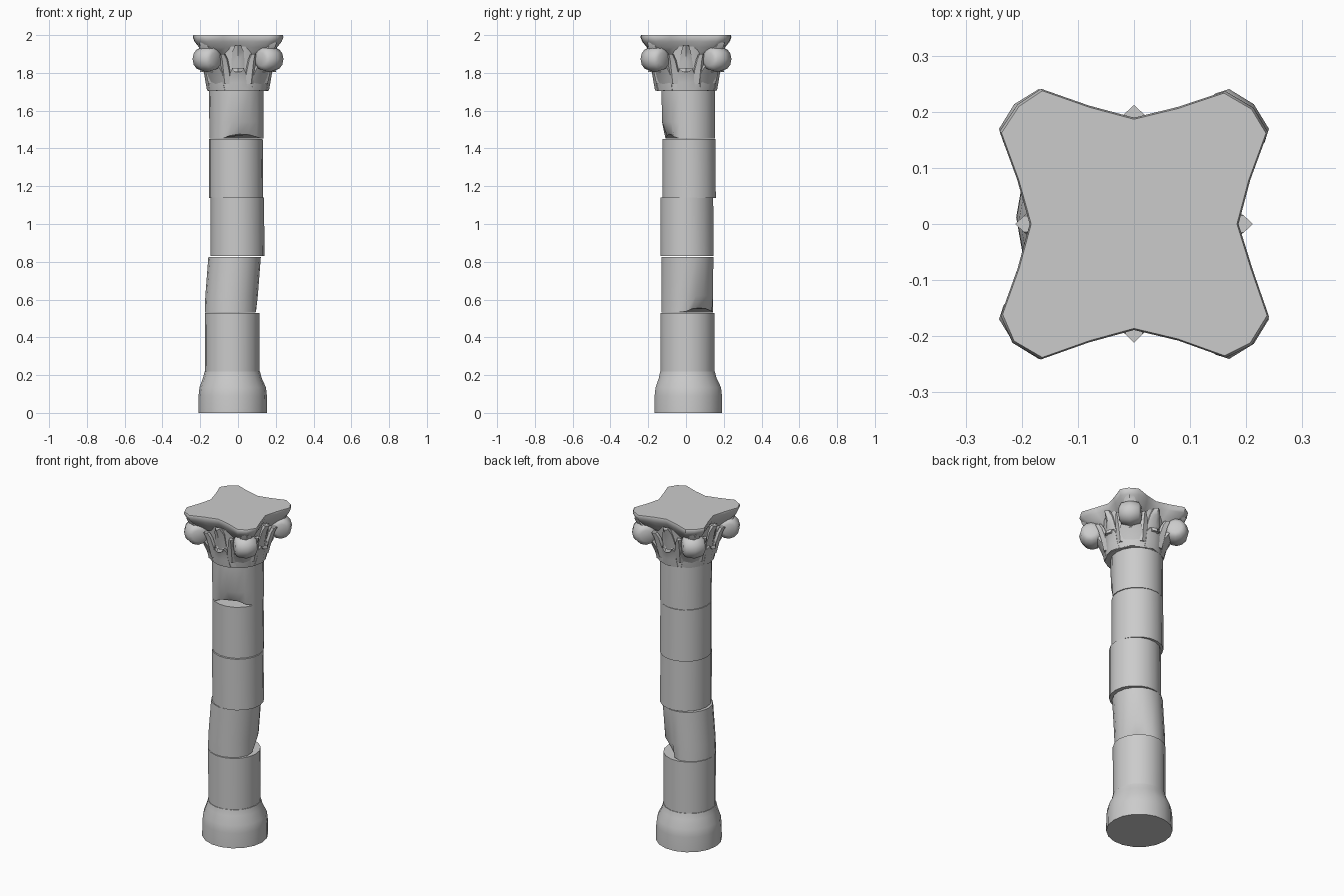
import bpy, bmesh, math, random
from mathutils import Matrix, Vector

random.seed(4)
cube = bpy.data.objects.get("Cube")
if cube:
    bpy.data.objects.remove(cube)

stone = bpy.data.materials.new("grey_stone")
stone.use_nodes = True
GREY = (0.6, 0.6, 0.6, 1)
stone.diffuse_color = GREY
stone.node_tree.nodes["Principled BSDF"].inputs["Base Color"].default_value = GREY


def finish(bm, name, angle=40):
    bmesh.ops.recalc_face_normals(bm, faces=bm.faces)
    mesh = bpy.data.meshes.new(name)
    bm.to_mesh(mesh)
    bm.free()
    mesh.materials.append(stone)
    ob = bpy.data.objects.new(name, mesh)
    bpy.context.collection.objects.link(ob)
    bpy.ops.object.select_all(action='DESELECT')
    ob.select_set(True)
    bpy.context.view_layer.objects.active = ob
    bpy.ops.object.shade_smooth_by_angle(angle=math.radians(angle))
    return ob


def loft(bm, rings):
    """Skin a stack of equal-length point rings and cap both ends."""
    loops = [[bm.verts.new(p) for p in ring] for ring in rings]
    n = len(loops[0])
    for a, b in zip(loops, loops[1:]):
        for i in range(n):
            j = (i + 1) % n
            bm.faces.new((a[i], a[j], b[j], b[i]))
    bm.faces.new(loops[0])
    bm.faces.new(loops[-1])
    return loops


def circle(x, y, z, r, n=18):
    return [Vector((x + r * math.cos(math.tau * i / n),
                    y + r * math.sin(math.tau * i / n), z)) for i in range(n)]


def drum(name, sections, chip=None):
    """Round stone from (x, y, z, radius) sections; chip is a broken direction."""
    bm = bmesh.new()
    loops = loft(bm, [circle(*s) for s in sections])
    if chip:
        x, y, z, r = sections[0]
        way = Vector((math.cos(chip), math.sin(chip), 0))
        for v in loops[0]:
            d = (v.co - Vector((x, y, z))).normalized().dot(way)
            if d > 0.7:
                v.co -= way * (d - 0.7) * 0.13
                v.co.z += (d - 0.7) * 0.08
    return finish(bm, name)


# Flared foot and five slightly shifted shaft stones
drum("base", [(-.028, .012, 0, .182), (-.028, .012, .09, .181), (-.028, .012, .135, .176),
              (-.03, .009, .185, .155), (-.03, .008, .218, .147)])
drum("shaft_stone_1", [(-.03, .008, .205, .144), (-.03, .008, .53, .145)])
drum("shaft_stone_2", [(-.037, .006, .532, .139), (-.034, .006, .62, .139),
                       (-.018, .008, .826, .139)], chip=math.radians(40))
drum("shaft_stone_3", [(-.003, .006, .83, .143), (-.004, .004, 1.14, .142)])
drum("shaft_stone_4", [(-.01, .017, 1.138, .143), (-.011, .015, 1.45, .142)])
drum("shaft_stone_5", [(-.009, .014, 1.452, .143), (-.009, .014, 1.54, .143),
                       (-.01, .012, 1.715, .144)], chip=math.radians(-75))

# Bell of the capital
drum("capital_bell", [(0, 0, 1.705, .158), (0, 0, 1.75, .164),
                      (0, 0, 1.84, .165), (0, 0, 1.94, .18)])

# Concave-sided top slab, tapering into the bell
quarter = [(.188, 0), (.21, .08), (.24, .165), (.215, .21), (.165, .24), (.08, .21)]
outline = [Matrix.Rotation(math.pi / 2 * k, 3, 'Z') @ Vector((x, y, 0))
           for k in range(4) for x, y in quarter]
outline = [p * random.uniform(.985, 1.01) for p in outline]
bm = bmesh.new()
slab = []
for z, s in [(1.9, .72), (1.935, .86), (1.965, .96), (1.99, 1), (2, .985)]:
    slab.append([p * s + Vector((0, 0, z)) for p in outline])
loft(bm, slab)
finish(bm, "top_slab", 50)


def tongue(bm, path, width, thick, turn):
    """Curled leaf along (radius, z) points, rotated about the axis by turn."""
    rot = Matrix.Rotation(turn, 3, 'Z')
    rings = []
    for i, (r, z) in enumerate(path):
        t = i / (len(path) - 1)
        w = width * (1 - .6 * t ** 2) * random.uniform(.88, 1.1)
        rings.append([rot @ Vector((r + o, s, z)) for o, s in
                      ((-thick, -w), (0, -w), (thick, 0), (0, w), (-thick, w))])
    loft(bm, rings)


# Lower ring of leaves
bm = bmesh.new()
for k in range(8):
    tongue(bm, [(.15, 1.708), (.158, 1.75), (.166, 1.8), (.182, 1.825), (.188, 1.805)],
           .05, .014, math.tau * k / 8)
finish(bm, "lower_leaves", 50)

# Upper leaf and boss in the middle of each side
bm = bmesh.new()
for k in range(4):
    tongue(bm, [(.155, 1.79), (.168, 1.86), (.18, 1.91), (.196, 1.945)],
           .04, .016, math.pi / 2 * k)
    for side in (-1, 1):
        tongue(bm, [(.155, 1.74), (.172, 1.81), (.19, 1.87), (.205, 1.9)],
               .03, .016, math.pi / 2 * k + side * .42)
finish(bm, "upper_leaves", 50)

# Corner scrolls: rounded discs standing in the diagonal planes, with stems
bm = bmesh.new()
for k in range(4):
    rot = Matrix.Rotation(math.pi / 4 + math.pi / 2 * k, 3, 'Z')
    rings = []
    for side, size in ((-.062, .035), (-.05, .058), (0, .07), (.05, .058), (.062, .035)):
        rings.append([rot @ Vector((.232 + size * math.cos(a), side,
                                    1.873 + size * math.sin(a)))
                      for a in (math.tau * i / 12 for i in range(12))])
    loft(bm, rings)
    tongue(bm, [(.15, 1.74), (.175, 1.8), (.215, 1.86), (.25, 1.92), (.27, 1.96)],
           .06, .02, math.pi / 4 + math.pi / 2 * k)
finish(bm, "corner_scrolls", 50)
